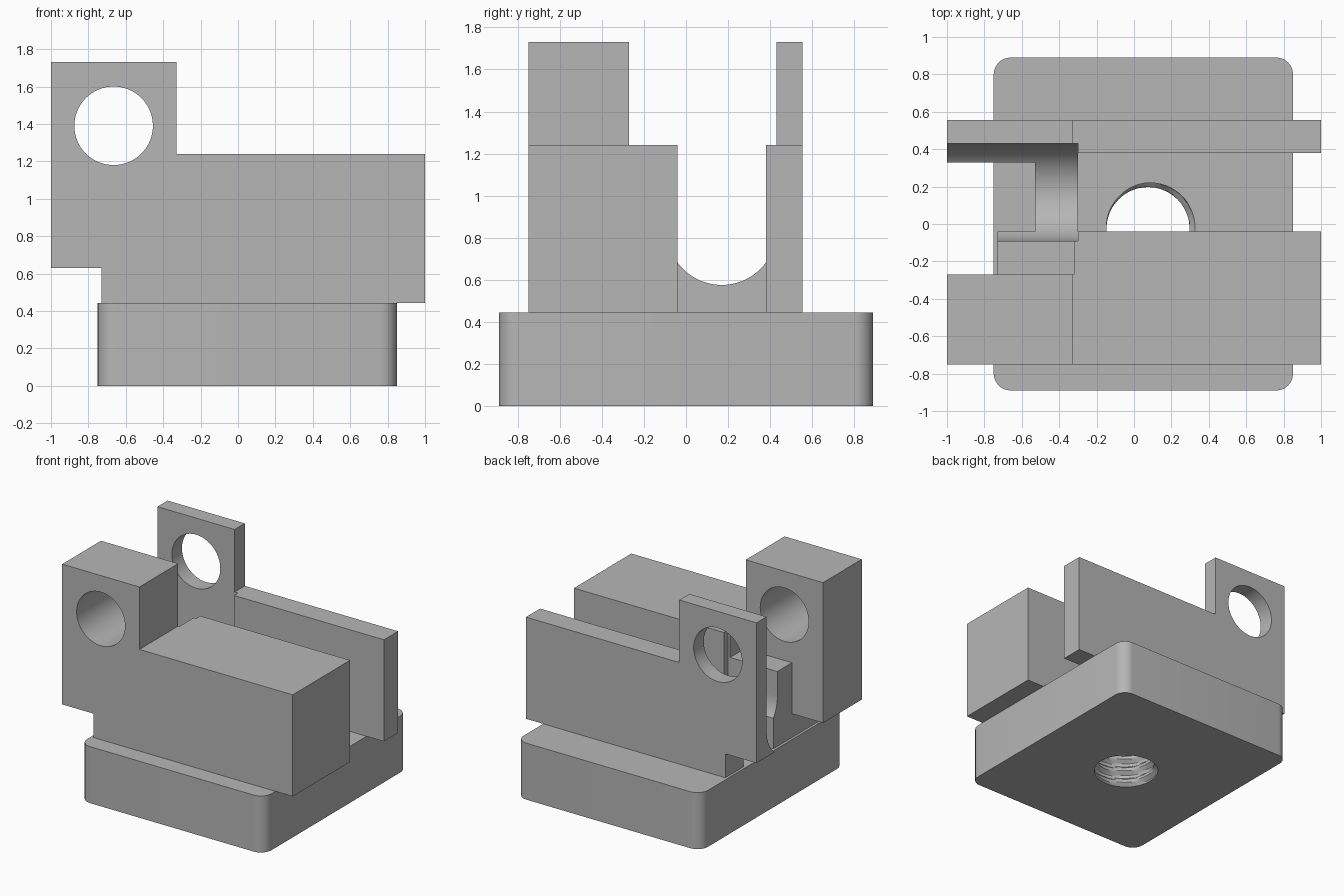
import bpy, bmesh, math
from mathutils import Vector

cube = bpy.data.objects.get("Cube")
if cube:
    bpy.data.objects.remove(cube, do_unlink=True)

grey = bpy.data.materials.new("plain grey")
grey.use_nodes = True
colour = (0.47, 0.47, 0.47, 1)
grey.diffuse_color = colour
grey.node_tree.nodes["Principled BSDF"].inputs["Base Color"].default_value = colour


def finish(name, bm):
    bmesh.ops.recalc_face_normals(bm, faces=bm.faces)
    mesh = bpy.data.meshes.new(name)
    bm.to_mesh(mesh)
    bm.free()
    mesh.materials.append(grey)
    obj = bpy.data.objects.new(name, mesh)
    bpy.context.collection.objects.link(obj)
    return obj


def extrude(name, points, axis, start, end):
    """Extrude a 2D outline along x or y."""
    bm = bmesh.new()
    place = {"x": lambda a, b: (start, a, b), "y": lambda a, b: (a, start, b)}[axis]
    face = bm.faces.new([bm.verts.new(place(a, b)) for a, b in points])
    moved = bmesh.ops.extrude_face_region(bm, geom=[face])["geom"]
    shift = Vector((end - start, 0, 0) if axis == "x" else (0, end - start, 0))
    bmesh.ops.translate(bm, vec=shift, verts=[v for v in moved if isinstance(v, bmesh.types.BMVert)])
    return finish(name, bm)


def box(name, x0, x1, y0, y1, z0, z1):
    return extrude(name, [(x0, z0), (x1, z0), (x1, z1), (x0, z1)], "y", y0, y1)


def arc(cx, cy, r, a0, a1, steps):
    return [(cx + r * math.cos(a0 + (a1 - a0) * i / steps),
             cy + r * math.sin(a0 + (a1 - a0) * i / steps)) for i in range(steps + 1)]


def cut(obj, cutter):
    mod = obj.modifiers.new("cut", "BOOLEAN")
    mod.operation = "DIFFERENCE"
    mod.solver = "EXACT"
    mod.object = cutter
    cutter.hide_render = True
    cutter.hide_set(True)


def apply_and_smooth(obj):
    bpy.ops.object.select_all(action="DESELECT")
    obj.select_set(True)
    bpy.context.view_layer.objects.active = obj
    for mod in list(obj.modifiers):
        bpy.ops.object.modifier_apply(modifier=mod.name)
    bpy.ops.object.shade_smooth_by_angle(angle=math.radians(25))


# Base with rounded upright corners
base = box("base", -0.75, 0.85, -0.89, 0.89, 0, 0.443)
bm = bmesh.new()
bm.from_mesh(base.data)
upright = [e for e in bm.edges if abs(e.verts[0].co.z - e.verts[1].co.z) > 0.1]
bmesh.ops.bevel(bm, geom=upright, offset=0.09, segments=8, profile=0.5, affect="EDGES")
bm.to_mesh(base.data)
bm.free()

# Threaded hole cutter: a tube whose radius follows a helical ridge
SEGS, STEP, PITCH = 64, 0.0125, 0.1
bm = bmesh.new()
rings = []
for row in range(-4, 41):
    ring = []
    for s in range(SEGS):
        phase = (row * STEP / PITCH + s / SEGS) % 1
        r = 0.222 + 0.03 * min(1, max(0, 1.5 - 4 * abs(phase - 0.5)))
        t = math.tau * s / SEGS
        ring.append(bm.verts.new((0.075 + r * math.cos(t), -0.025 + r * math.sin(t), row * STEP)))
    rings.append(ring)
for low, high in zip(rings, rings[1:]):
    for s in range(SEGS):
        n = (s + 1) % SEGS
        bm.faces.new((low[s], low[n], high[n], high[s]))
bm.faces.new(rings[0])
bm.faces.new(rings[-1])
thread_cutter = finish("thread_cutter", bm)
cut(base, thread_cutter)

# Round bottomed slot and cross hole cutters
slot = arc(0.17, 0.835, 0.26, math.pi, math.tau, 32) + [(0.43, 2), (-0.09, 2)]
slot_cutter = extrude("slot_cutter", slot, "x", -1.1, -0.3)
hole_cutter = extrude("hole_cutter", arc(-0.665, 1.39, 0.21, 0, math.tau, 64)[:-1], "y", -1, 1)

# Front and back walls share one stepped outline
outline = [(-1, 0.63), (-0.73, 0.63), (-0.73, 0.443), (1, 0.443),
           (1, 1.24), (-0.33, 1.24), (-0.33, 1.73), (-1, 1.73)]
front_wall = extrude("front_wall", outline, "y", -0.75, -0.27)
back_wall = extrude("back_wall", outline, "y", 0.38, 0.555)

# Inner half of the front jaw, with a lower ledge behind the tower
jaw = [(-0.73, 0.443), (1, 0.443), (1, 1.24), (-0.32, 1.24), (-0.32, 1.03), (-0.73, 1.03)]
front_jaw = extrude("front_jaw", jaw, "y", -0.27, -0.04)

# Thickened lower end of the back wall and the saddle joining both walls
lip = [(-1, 0.63), (-0.73, 0.63), (-0.73, 0.443), (-0.53, 0.443), (-0.53, 0.9), (-1, 0.9)]
back_lip = extrude("back_lip", lip, "y", 0.33, 0.38)
saddle = box("saddle", -0.53, -0.3, -0.04, 0.38, 0.443, 0.83)

for part in (back_wall, front_jaw, back_lip, saddle):
    cut(part, slot_cutter)
for part in (front_wall, back_wall):
    cut(part, hole_cutter)
for part in (base, front_wall, back_wall, front_jaw, back_lip, saddle):
    apply_and_smooth(part)
for helper in (thread_cutter, slot_cutter, hole_cutter):
    bpy.data.objects.remove(helper, do_unlink=True)
